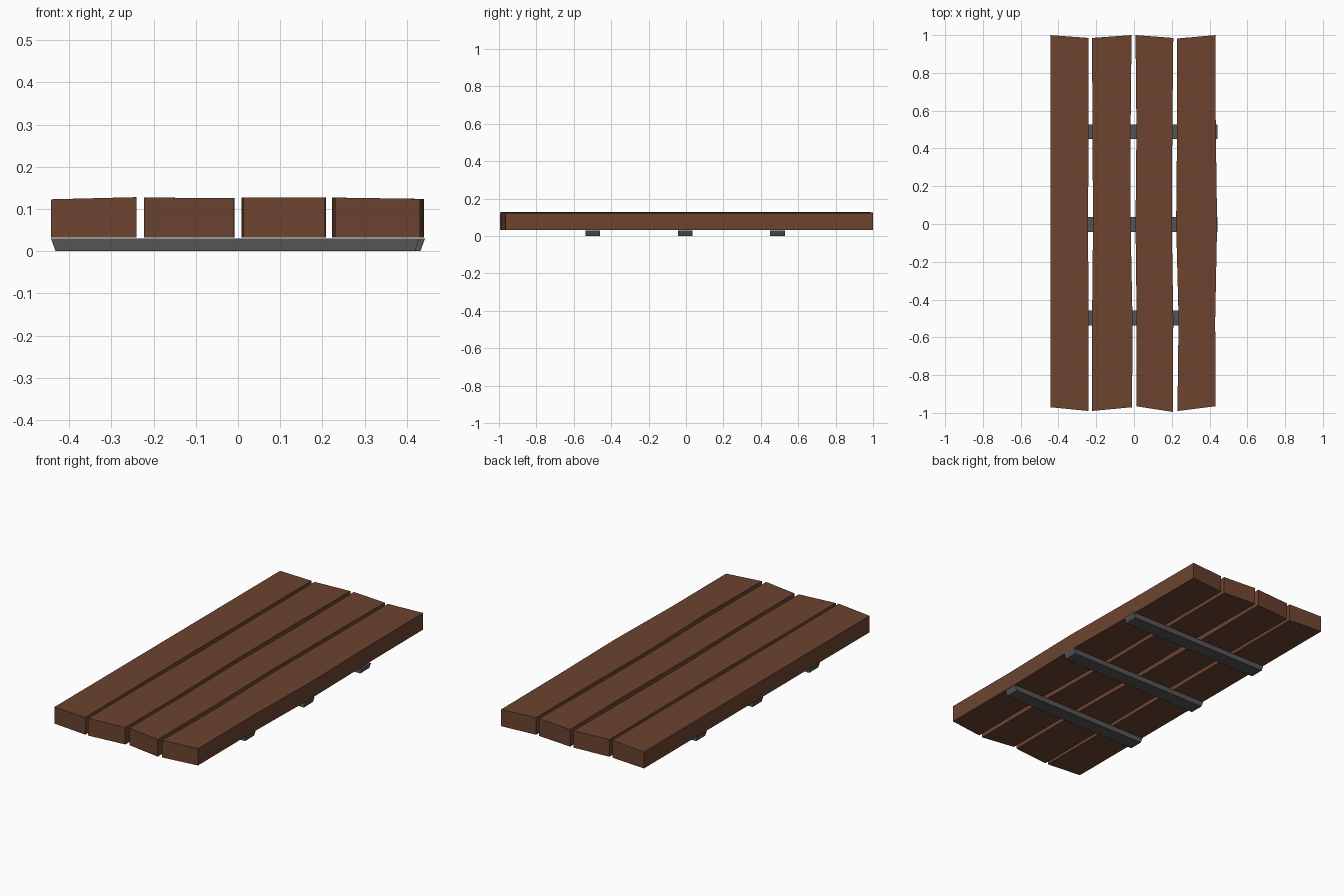
import bpy, bmesh

if "Cube" in bpy.data.objects:
    bpy.data.objects.remove(bpy.data.objects["Cube"])


def material(name, rgb):
    m = bpy.data.materials.new(name)
    m.diffuse_color = (*rgb, 1)
    m.use_nodes = True
    m.node_tree.nodes["Principled BSDF"].inputs["Base Color"].default_value = m.diffuse_color
    return m


wood = material("brown_wood", (0.15, 0.057, 0.029))
iron = material("dark_grey_metal", (0.09, 0.09, 0.09))


def loft(name, sections, mat):
    """Skin a row of four-cornered sections and close both ends."""
    bm = bmesh.new()
    rings = [[bm.verts.new(p) for p in s] for s in sections]
    for a, b in zip(rings, rings[1:]):
        for i in range(4):
            j = (i + 1) % 4
            bm.faces.new((a[i], a[j], b[j], b[i]))
    bm.faces.new(rings[0])
    bm.faces.new(rings[-1])
    bmesh.ops.recalc_face_normals(bm, faces=bm.faces[:])
    me = bpy.data.meshes.new(name)
    bm.to_mesh(me)
    bm.free()
    me.materials.append(mat)
    ob = bpy.data.objects.new(name, me)
    bpy.context.collection.objects.link(ob)


# Planks: left and right edge x at five stations from front to back,
# end y values (front left, front right, back left, back right), top z left/right
planks = [
    ((-.443, -.443, -.443, -.443, -.443), (-.240, -.241, -.243, -.241, -.240),
     (-.97, -.99, 1.0, .985), (.123, .128)),
    ((-.223, -.222, -.217, -.220, -.222), (-.010, -.008, -.018, -.018, -.013),
     (-.99, -.97, .985, 1.0), (.127, .126)),
    ((.013, .014, .008, .013, .008), (.206, .208, .200, .203, .208),
     (-.965, -.995, 1.0, .985), (.127, .127)),
    ((.230, .236, .223, .228, .228), (.431, .430, .440, .433, .431),
     (-.99, -.965, .982, 1.0), (.127, .124)),
]
for n, (left, right, ends, top) in enumerate(planks):
    yl = (ends[0], -.5, 0, .5, ends[2])
    yr = (ends[1], -.5, 0, .5, ends[3])
    loft(f"plank_{n + 1}",
         [((l, a, .032), (r, b, .032), (r, b, top[1]), (l, a, top[0]))
          for l, r, a, b in zip(left, right, yl, yr)], wood)

# Cross battens with slanted ends
for n, (y, xr) in enumerate(((-.498, .43), (-.003, .443), (.489, .443))):
    h = .039
    loft(f"cross_batten_{n + 1}",
         [((-.432, s, 0), (xr - .011, s, 0), (xr, s, .03), (-.443, s, .03))
          for s in (y - h, y + h)], iron)
